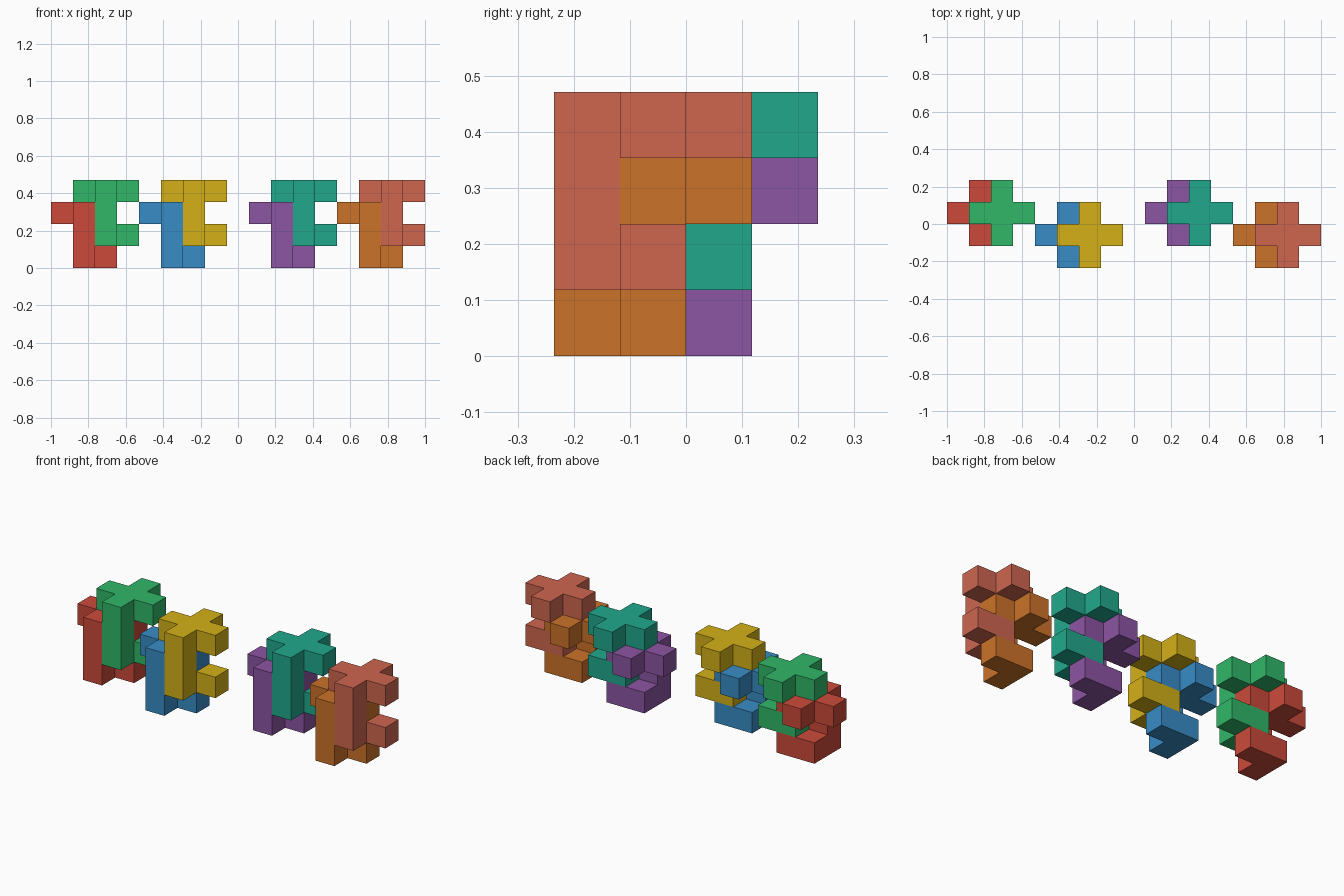
import bpy, bmesh
from mathutils import Color, Vector

if "Cube" in bpy.data.objects:
    bpy.data.objects.remove(bpy.data.objects["Cube"])

U = 2 / 17  # edge of one cube cell

# Cells of one puzzle piece: cross on top, front leg, bent foot
CELLS = {(0, 1, 2), (1, 0, 2), (1, 1, 2), (1, 2, 2), (2, 1, 2),
         (1, 0, 1),
         (1, 0, 0), (1, 1, 0), (2, 1, 0)}


def cell_face(bm, cell, axis, sign):
    """Add one outward facing square of a cell."""
    n, a, b = Vector(), Vector(), Vector()
    n[axis] = sign
    a[(axis + 1) % 3] = 0.5
    b[(axis + 2) % 3] = 0.5 * sign
    c = Vector(cell) + Vector((0.5, 0.5, 0.5)) + n * 0.5
    bm.faces.new([bm.verts.new(p * U) for p in (c - a - b, c + a - b, c + a + b, c - a + b)])


def piece(name, colour, offset):
    bm = bmesh.new()
    for cell in CELLS:
        for axis in range(3):
            for sign in (-1, 1):
                near = list(cell)
                near[axis] += sign
                if tuple(near) not in CELLS:
                    cell_face(bm, cell, axis, sign)
    bmesh.ops.remove_doubles(bm, verts=bm.verts, dist=1e-4)
    bmesh.ops.dissolve_limit(bm, angle_limit=0.02, verts=bm.verts, edges=bm.edges)
    mesh = bpy.data.meshes.new(name)
    bm.to_mesh(mesh)
    bm.free()
    mat = bpy.data.materials.new(name + "_paint")
    mat.diffuse_color = (*Color(colour).from_srgb_to_scene_linear(), 1)
    mat.use_nodes = True
    mat.node_tree.nodes["Principled BSDF"].inputs["Base Color"].default_value = mat.diffuse_color
    mesh.materials.append(mat)
    obj = bpy.data.objects.new(name, mesh)
    obj.location = Vector(offset) * U
    bpy.context.collection.objects.link(obj)


# Four interlocked pairs: x and y corner, then lower and upper piece
PAIRS = [
    (-8.5, -1, ("red", (0.80, 0.29, 0.23)), ("green", (0.19, 0.72, 0.41))),
    (-4.5, -2, ("blue", (0.22, 0.55, 0.78)), ("yellow", (0.83, 0.69, 0.09))),
    (0.5, -1, ("purple", (0.55, 0.33, 0.64)), ("teal", (0.13, 0.66, 0.55))),
    (4.5, -2, ("orange", (0.80, 0.45, 0.16)), ("coral", (0.81, 0.40, 0.31))),
]
for x, y, lower, upper in PAIRS:
    piece(lower[0] + "_lower_piece", lower[1], (x, y, 0))
    piece(upper[0] + "_upper_piece", upper[1], (x + 1, y, 1))
